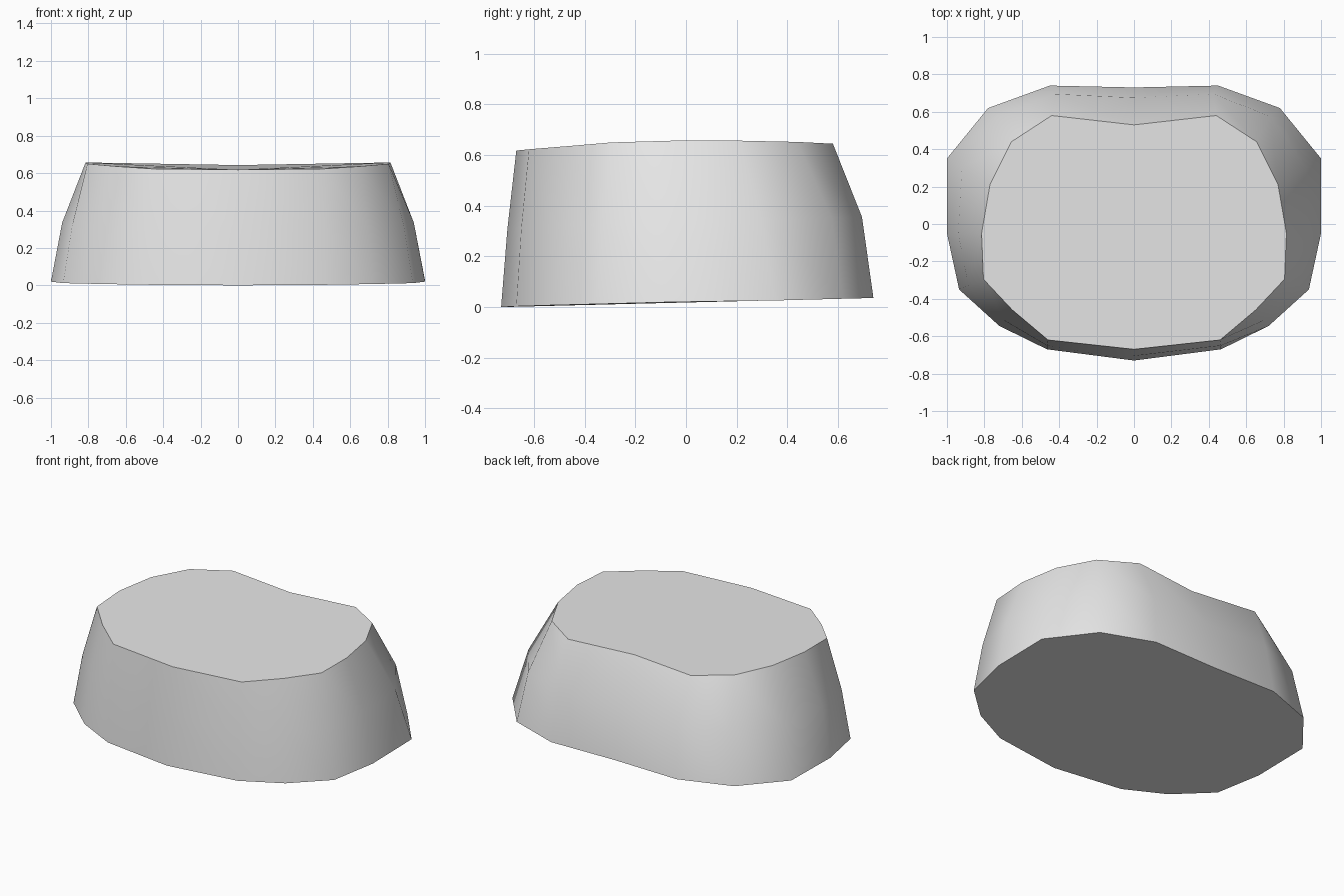
import bpy, bmesh

cube = bpy.data.objects.get("Cube")
if cube:
    bpy.data.objects.remove(cube, do_unlink=True)

# Plain grey material
grey = bpy.data.materials.new("light_grey")
grey.use_nodes = True
colour = (0.8, 0.8, 0.8, 1.0)
grey.diffuse_color = colour
grey.node_tree.nodes["Principled BSDF"].inputs["Base Color"].default_value = colour

# Half outlines (x, y, z) from the back centre, round the left side, to the front centre
bottom = [(0, .73, .036), (.45, .74, .036), (.78, .62, .033), (1, .35, .026), (1, -.05, .02),
          (.935, -.35, .012), (.72, -.545, .007), (.465, -.67, .003), (0, -.73, 0)]
middle = [(0, .675, .352), (.425, .695, .355), (.73, .575, .352), (.92, .30, .343), (.94, -.05, .335),
          (.885, -.33, .328), (.695, -.515, .32), (.465, -.65, .314), (0, -.705, .31)]
top = [(0, .53, .643), (.44, .58, .645), (.655, .44, .652), (.77, .21, .657), (.815, -.05, .657),
       (.805, -.295, .65), (.65, -.46, .636), (.46, -.62, .623), (0, -.67, .618)]


def ring(bm, half):
    """Full closed loop: the half outline plus its mirror image."""
    mirrored = [(-x, y, z) for x, y, z in half[-2:0:-1]]
    return [bm.verts.new(p) for p in half + mirrored]


bm = bmesh.new()
rings = [ring(bm, h) for h in (bottom, middle, top)]
n = len(rings[0])

# Smooth side walls
for low, high in zip(rings, rings[1:]):
    for i in range(n):
        j = (i + 1) % n
        bm.faces.new((low[i], low[j], high[j], high[i])).smooth = True

# Flat caps with crisp rims
for loop in (rings[0], rings[-1]):
    cap = bm.faces.new(loop)
    for edge in cap.edges:
        edge.smooth = False

bmesh.ops.recalc_face_normals(bm, faces=bm.faces)
mesh = bpy.data.meshes.new("tapered_block")
bm.to_mesh(mesh)
bm.free()
mesh.materials.append(grey)
block = bpy.data.objects.new("tapered_block", mesh)
bpy.context.collection.objects.link(block)
